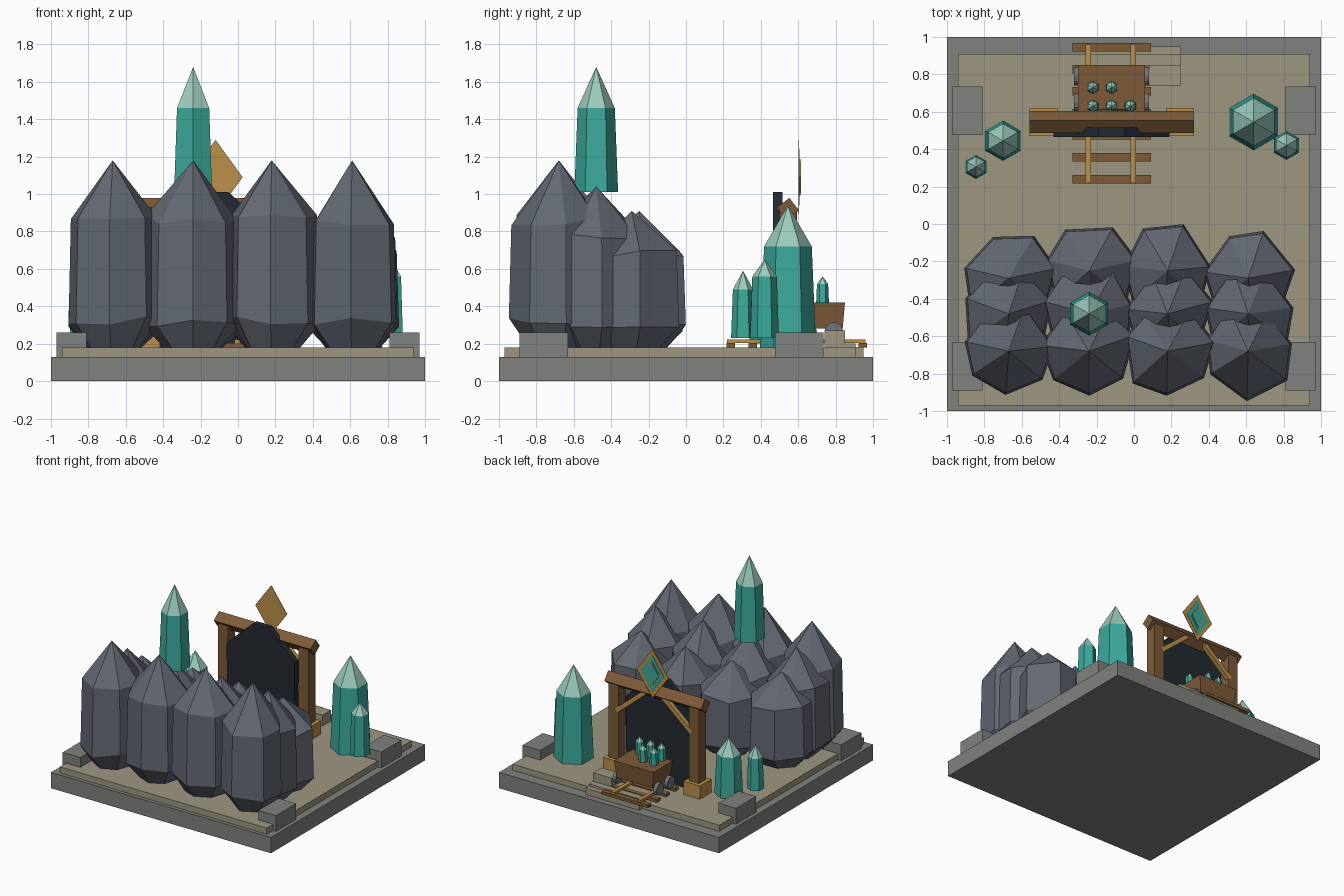
import bpy, bmesh, math, random
from mathutils import Vector, Matrix

random.seed(4)
cube = bpy.data.objects.get("Cube")
if cube:
    bpy.data.objects.remove(cube)


def material(name, r, g, b):
    m = bpy.data.materials.new(name)
    m.use_nodes = True
    m.diffuse_color = (r, g, b, 1)
    m.node_tree.nodes["Principled BSDF"].inputs["Base Color"].default_value = (r, g, b, 1)
    return m


STONE = material("stone grey", .21, .225, .21)
SAND = material("sand", .34, .31, .22)
ROCK = material("slate rock", .125, .14, .17)
TEAL = material("crystal teal", .045, .40, .33)
TIP = material("crystal tip", .33, .60, .51)
WOOD = material("brown wood", .21, .105, .04)
TAN = material("tan wood", .50, .28, .07)
DARK = material("tunnel dark", .017, .023, .032)
STEEL = material("wheel grey", .17, .18, .19)


def finish(name, bm, *mats):
    bmesh.ops.recalc_face_normals(bm, faces=bm.faces)
    mesh = bpy.data.meshes.new(name)
    bm.to_mesh(mesh)
    bm.free()
    for m in mats:
        mesh.materials.append(m)
    ob = bpy.data.objects.new(name, mesh)
    bpy.context.collection.objects.link(ob)
    return ob


def box(name, center, size, mat, rot=None):
    bm = bmesh.new()
    bmesh.ops.create_cube(bm, size=1)
    bmesh.ops.scale(bm, vec=size, verts=bm.verts)
    if rot:
        bmesh.ops.rotate(bm, matrix=rot, verts=bm.verts)
    bmesh.ops.translate(bm, vec=center, verts=bm.verts)
    return finish(name, bm, mat)


def span(name, x0, x1, y0, y1, z0, z1, mat):
    center = ((x0 + x1) / 2, (y0 + y1) / 2, (z0 + z1) / 2)
    return box(name, center, (x1 - x0, y1 - y0, z1 - z0), mat)


def pointed(bm, rings, apex):
    """Stack of equal rings closed by a floor and drawn to a point."""
    loops = [[bm.verts.new(p) for p in ring] for ring in rings]
    n = len(loops[0])
    bm.faces.new(loops[0])
    for low, high in zip(loops, loops[1:]):
        for i in range(n):
            j = (i + 1) % n
            bm.faces.new((low[i], low[j], high[j], high[i]))
    top = bm.verts.new(apex)
    return [bm.faces.new((loops[-1][i], loops[-1][(i + 1) % n], top)) for i in range(n)]


def crystal(name, x, y, r, z0, shoulder, top):
    bm = bmesh.new()
    rings = []
    for radius, z in ((r, z0), (r * .85, shoulder)):
        angles = [math.pi / 2 + math.tau * i / 6 for i in range(6)]
        rings.append([(x + radius * math.cos(a), y + radius * math.sin(a), z) for a in angles])
    for f in pointed(bm, rings, (x, y, top)):
        f.material_index = 1
    finish(name, bm, TEAL, TIP)


def rock(name, x, y, r, height, sides=7):
    bm = bmesh.new()
    spokes = []
    for i in range(sides):
        a = -math.pi / 2 + math.tau * (i + random.uniform(-.15, .15)) / sides
        spokes.append((a, r * random.uniform(.94, 1.1)))
    rings = []
    for scale, level in ((.6, 0), (1, .14), (.95, .68)):
        ring = []
        for a, radius in spokes:
            k = radius * scale
            z = .18 + height * (level + (random.uniform(-.03, .03) if level else 0))
            ring.append((x + k * math.cos(a), y + k * math.sin(a), z))
        rings.append(ring)
    pointed(bm, rings, (x, y, .18 + height))
    finish(name, bm, ROCK)


def plate(name, outline, y0, y1, mat):
    """Upright panel from an x, z outline."""
    bm = bmesh.new()
    face = bm.faces.new([bm.verts.new((x, y0, z)) for x, z in outline])
    ext = bmesh.ops.extrude_face_region(bm, geom=[face])["geom"]
    bmesh.ops.translate(bm, vec=(0, y1 - y0, 0),
                        verts=[v for v in ext if isinstance(v, bmesh.types.BMVert)])
    finish(name, bm, mat)


# Plinth, ground and corner blocks
span("plinth", -1, 1, -1, 1, 0, .13, STONE)
span("ground", -.94, .94, -.97, .91, .13, .18, SAND)
for side in (-1, 1):
    for y in (-.76, .605):
        box("corner_block", (side * .89, y, .195), (.16, .26, .13), STONE)

# Rock mound, falling from front to back
for row, (y, height) in enumerate(((-.68, 1.0), (-.48, .86), (-.25, .73))):
    for col, x in enumerate((-.67, -.24, .18, .61)):
        outer = row == 2 and col in (0, 3)
        rock("rock", x, y - (.04 if outer else 0), .245, height)

# Large crystals
crystal("summit_crystal", -.24, -.48, .117, 1.01, 1.46, 1.68)
crystal("tall_crystal", .64, .545, .15, .18, .72, .94)
crystal("left_small_crystal", .815, .42, .077, .23, .56, .65)
crystal("right_crystal", -.70, .445, .107, .2, .53, .66)
crystal("right_small_crystal", -.845, .305, .064, .23, .49, .59)

# Timber gate
GX, GY = -.12, .545
for side in (-1, 1):
    px = GX + side * .365
    box("post_footing", (px, GY, .23), (.15, .15, .12), TAN)
    box("gate_post", (px, GY, .56), (.09, .09, .7), WOOD)
    low, high = Vector((GX + side * .34, .575, .69)), Vector((GX + side * .08, .575, .91))
    turn = (high - low).to_track_quat('Z', 'Y').to_matrix()
    box("gate_brace", (low + high) / 2, (.035, .035, (high - low).length), TAN, turn)
box("gate_beam", (GX, GY, .92), (.88, .085, .085), WOOD, Matrix.Rotation(math.radians(38), 3, 'X'))

# Tunnel mouth
half = [(.3, .18), (.31, .79), (.07, 1.01)]
plate("tunnel_mouth", [(GX + x, z) for x, z in half] + [(GX - x, z) for x, z in reversed(half)],
      .465, .515, DARK)


# Diamond sign
def diamond(name, w, h, y0, y1, mat):
    plate(name, [(GX + x * w, 1.09 + z * h) for x, z in ((1, 0), (0, 1), (-1, 0), (0, -1))],
          y0, y1, mat)


diamond("sign_board", .145, .2, .602, .605, TAN)
diamond("sign_gem", .105, .15, .605, .608, TEAL)
diamond("sign_gem_rim", .068, .097, .608, .612, TAN)
diamond("sign_gem_center", .06, .086, .612, .615, TEAL)

# Track
for i in range(7):
    box("sleeper", (GX, .24 + i * .1175, .192), (.42, .045, .025), WOOD)
for x in (-.245, -.005):
    span("rail", x - .015, x + .015, .22, .96, .203, .222, TAN)

# Steps beside the track
span("upper_step", .08, .25, .74, .85, .14, .27, SAND)
span("middle_step", -.24, .25, .74, .905, .14, .2, SAND)
span("lower_step", -.24, .25, .9, .95, .13, .182, SAND)

# Mine cart, narrowing toward its floor
cart = box("cart_body", (GX, .725, .35), (.36, .25, .14), WOOD)
for v in cart.data.vertices:
    if v.co.z < .35:
        v.co.x = GX + (v.co.x - GX) * .9
        v.co.y = .725 + (v.co.y - .725) * .9
for side in (-1, 1):
    for y in (.65, .79):
        bm = bmesh.new()
        bmesh.ops.create_cone(bm, cap_ends=True, segments=12, radius1=.05, radius2=.05, depth=.03)
        bmesh.ops.rotate(bm, matrix=Matrix.Rotation(math.pi / 2, 3, 'Y'), verts=bm.verts)
        bmesh.ops.translate(bm, vec=(GX + side * .185, y, .265), verts=bm.verts)
        finish("cart_wheel", bm, STEEL)
for x, y in ((-.22, .73), (-.12, .73), (-.22, .63), (-.12, .63), (-.02, .63)):
    crystal("cart_crystal", x, y, .035, .4, .52, .56)
